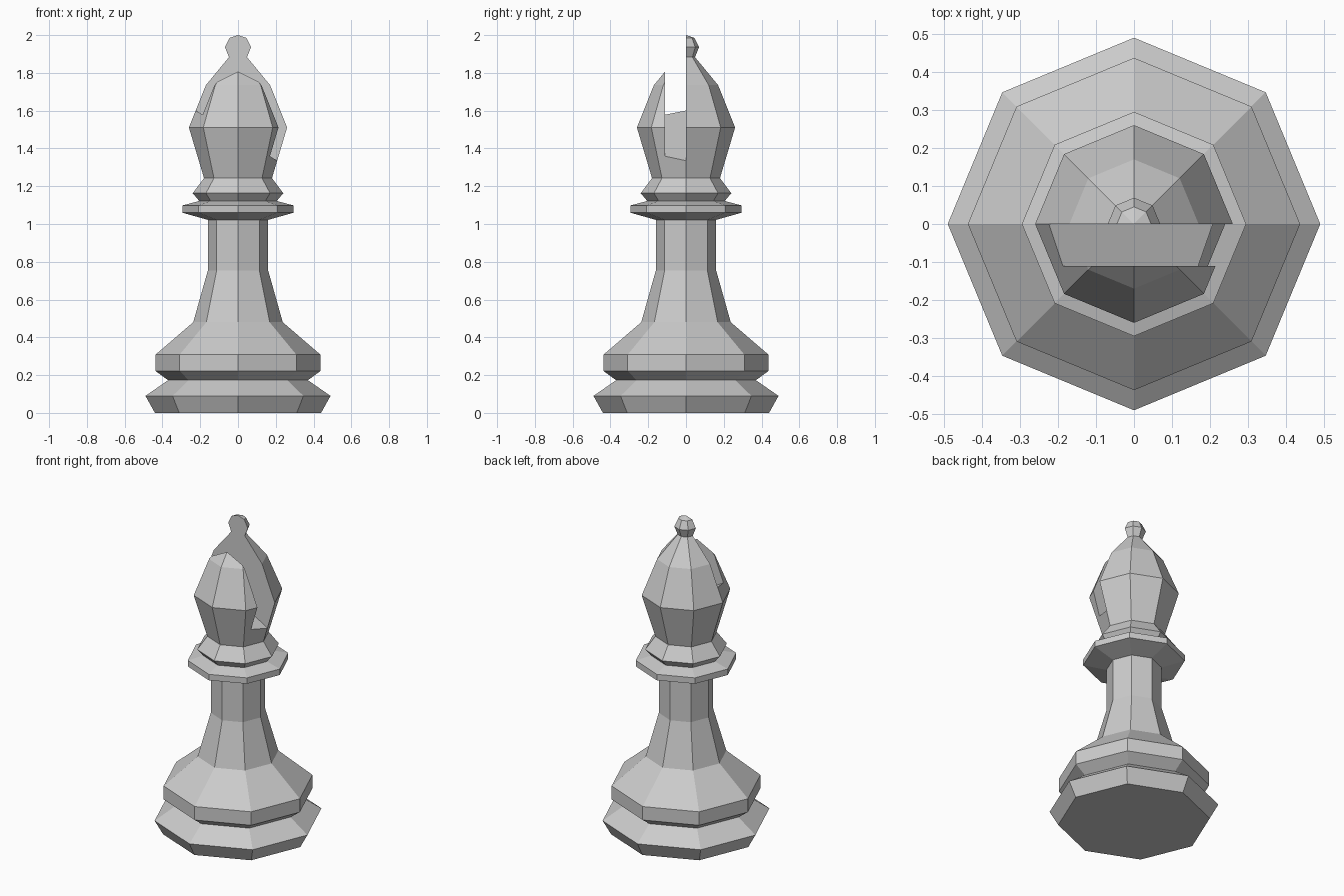
import bpy, bmesh
from math import pi, sin, cos

if "Cube" in bpy.data.objects:
    bpy.data.objects.remove(bpy.data.objects["Cube"])

SIDES = 8


def add_object(name, bm):
    bmesh.ops.recalc_face_normals(bm, faces=bm.faces[:])
    mesh = bpy.data.meshes.new(name)
    bm.to_mesh(mesh)
    bm.free()
    obj = bpy.data.objects.new(name, mesh)
    bpy.context.collection.objects.link(obj)
    return obj


def lathe(name, profile, tip_z):
    """Closed solid of revolution: flat bottom, pointed top."""
    bm = bmesh.new()
    rings = [[bm.verts.new((r * cos(2 * pi * i / SIDES), r * sin(2 * pi * i / SIDES), z))
              for i in range(SIDES)] for r, z in profile]
    tip = bm.verts.new((0, 0, tip_z))
    bm.faces.new(rings[0])
    for i in range(SIDES):
        j = (i + 1) % SIDES
        for low, high in zip(rings, rings[1:]):
            bm.faces.new((low[i], low[j], high[j], high[i]))
        bm.faces.new((rings[-1][i], rings[-1][j], tip))
    return add_object(name, bm)


def prism_y(name, outline, y0, y1):
    """Extrude an x-z outline along y."""
    bm = bmesh.new()
    face = bm.faces.new([bm.verts.new((x, y0, z)) for x, z in outline])
    ext = bmesh.ops.extrude_face_region(bm, geom=[face])
    verts = [v for v in ext["geom"] if isinstance(v, bmesh.types.BMVert)]
    bmesh.ops.translate(bm, verts=verts, vec=(0, y1 - y0, 0))
    return add_object(name, bm)


# Turned profile as (radius, height), bottom to top
foot = [(0.44, 0), (0.49, 0.09), (0.37, 0.173), (0.437, 0.222), (0.437, 0.308)]
stem = [(0.237, 0.48), (0.16, 0.753), (0.16, 1.022)]
collar = [(0.295, 1.06), (0.295, 1.098), (0.205, 1.122), (0.24, 1.163)]
head = [(0.18, 1.243), (0.26, 1.511), (0.17, 1.735)]
finial = [(0.048, 1.883), (0.069, 1.936), (0.045, 1.985)]
body = lathe("chess_piece_body", foot + stem + collar + head + finial, 2.0)

# Slot through the head with a sloping floor
slot = prism_y("slot_cutter",
               [(-0.5, 1.771), (0.5, 1.155), (0.5, 2.2), (-0.5, 2.2)], -0.11, 0.0)
slot.hide_render = True
slot.hide_viewport = False
cut = body.modifiers.new("slot", 'BOOLEAN')
cut.operation = 'DIFFERENCE'
cut.solver = 'EXACT'
cut.object = slot

# Apply the cut and discard the cutter
bpy.context.view_layer.objects.active = body
bpy.ops.object.modifier_apply(modifier=cut.name)
bpy.data.objects.remove(slot, do_unlink=True)
